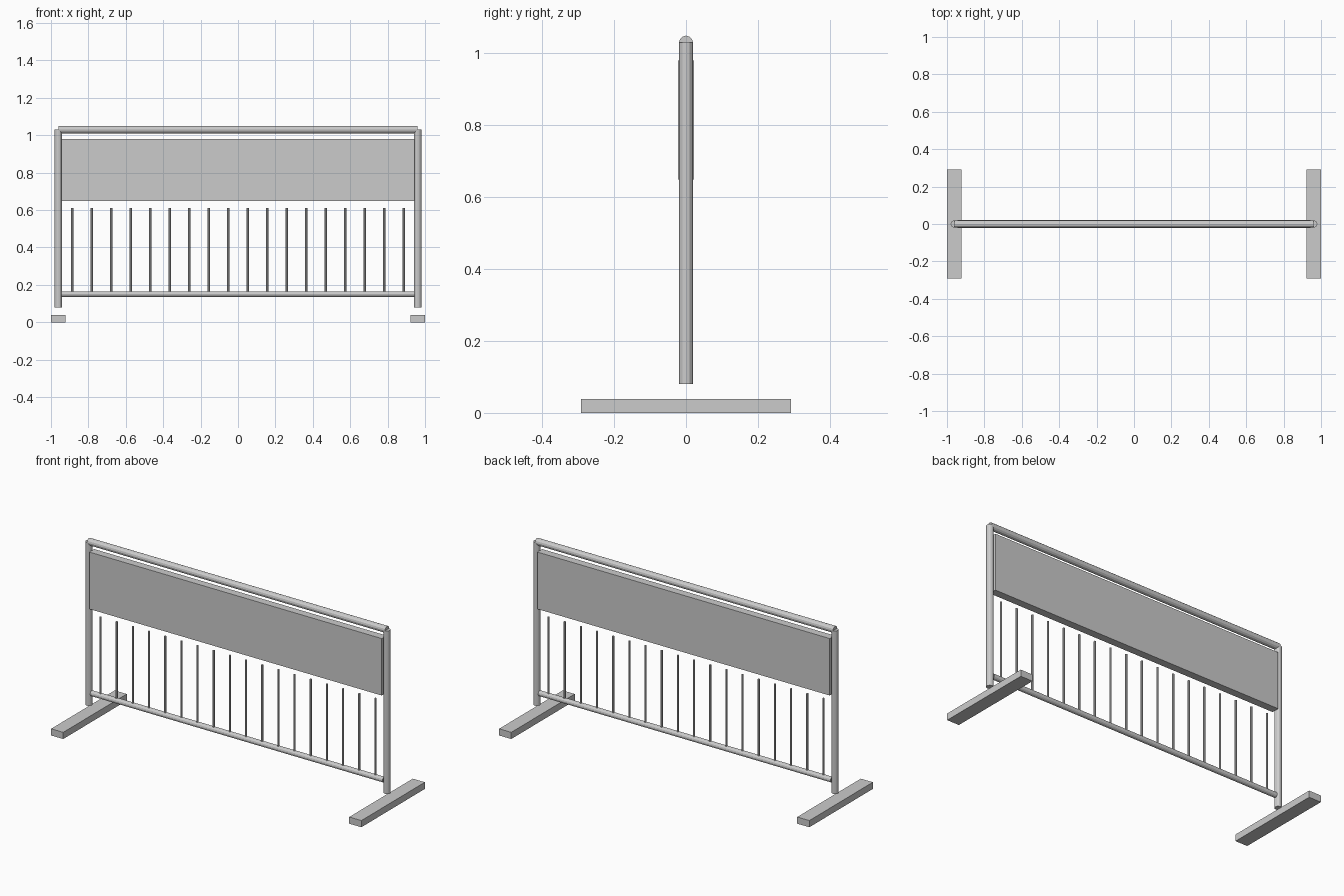
import bpy
from math import pi

if "Cube" in bpy.data.objects:
    bpy.data.objects.remove(bpy.data.objects["Cube"])


def box(name, size, loc):
    bpy.ops.mesh.primitive_cube_add(size=1, location=loc)
    ob = bpy.context.object
    ob.name = name
    ob.scale = size
    bpy.ops.object.transform_apply(location=False, rotation=False, scale=True)
    return ob


def tube(name, radius, length, loc, sides, along_x=False):
    rot = (0, pi / 2, 0) if along_x else (0, 0, 0)
    bpy.ops.mesh.primitive_cylinder_add(vertices=sides, radius=radius, depth=length,
                                        location=loc, rotation=rot)
    ob = bpy.context.object
    ob.name = name
    return ob


# Feet and upright posts at both ends
for side, s in (("left", -1), ("right", 1)):
    box(f"{side}_foot", (0.078, 0.585, 0.039), (s * 0.961, 0, 0.0195))
    tube(f"{side}_post", 0.0195, 0.95, (s * 0.961, 0, 0.555), 12)

# Horizontal rails
tube("top_rail", 0.0195, 1.922, (0, 0, 1.03), 12, True)
tube("bottom_rail", 0.0155, 1.885, (0, 0, 0.15), 12, True)

# Sign panel
box("panel", (1.885, 0.045, 0.332), (0, 0, 0.815))

# Vertical bars
BARS = 18
for i in range(BARS):
    x = -0.886 + i * 1.772 / (BARS - 1)
    tube(f"bar_{i + 1:02d}", 0.006, 0.46, (x, 0, 0.38), 8)
